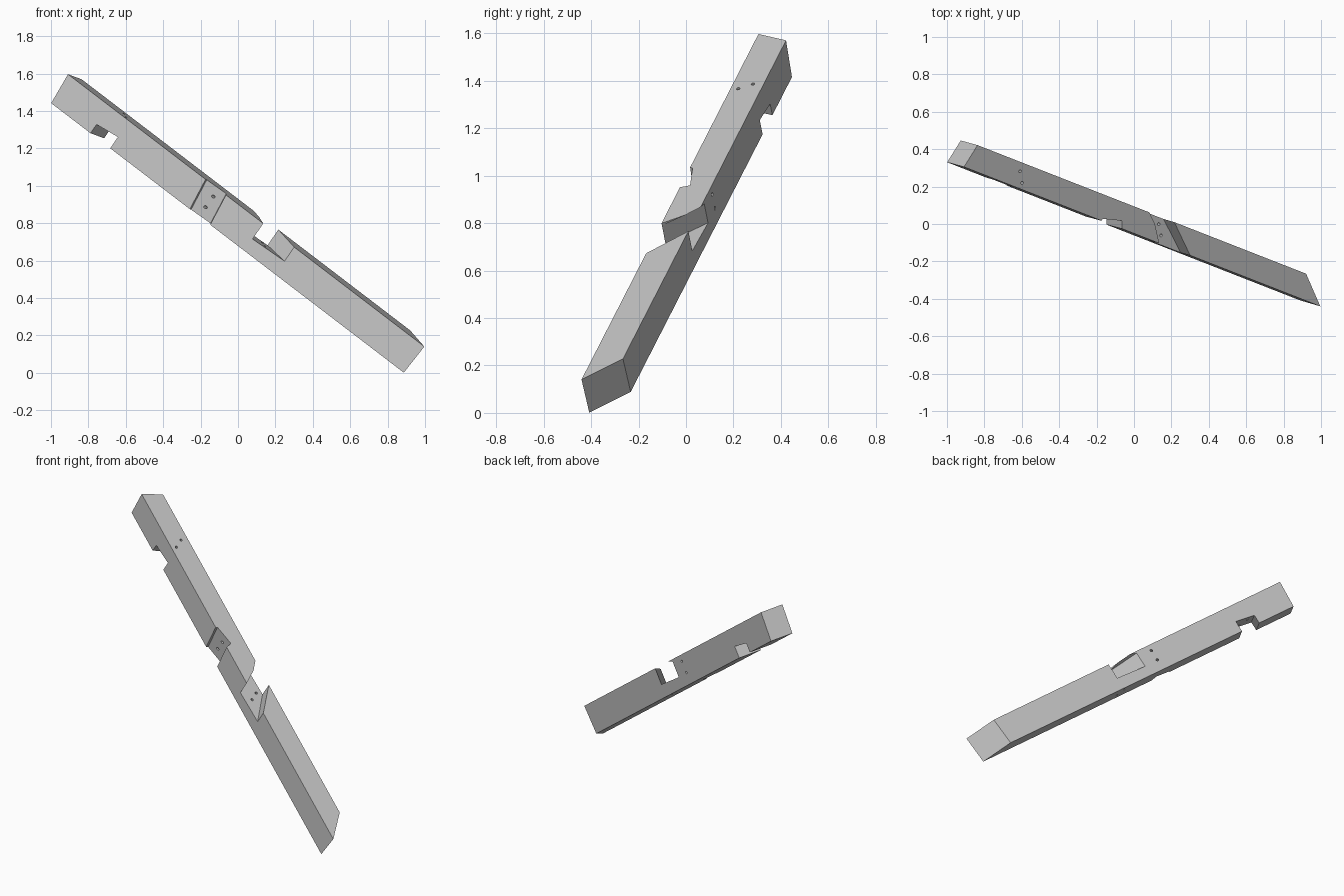
import bpy, bmesh
from mathutils import Vector, Matrix

old = bpy.data.objects.get("Cube")
if old:
    bpy.data.objects.remove(old, do_unlink=True)

# Beam frame: u runs down the length, v through the thickness, w up the height
U = Vector((0.759, -0.297, -0.580)).normalized()
W = Vector((0.557, -0.161, 0.814))
W = (W - U * W.dot(U)).normalized()
V = W.cross(U)
FRAME = Matrix((U, V, W)).transposed()
T, H = 0.135, 0.18          # thickness and height of the timber


def place(s, t, r):
    return FRAME @ Vector((s, t - 0.0865, r + 0.562))


def block(name, corner):
    """Six-sided solid; corner(i, j, k) gives (s, t, r) for each 0/1 corner."""
    bm = bmesh.new()
    v = {(i, j, k): bm.verts.new(place(*corner(i, j, k)))
         for i in (0, 1) for j in (0, 1) for k in (0, 1)}
    ring = [(0, 0), (0, 1), (1, 1), (1, 0)]
    for e in (0, 1):
        bm.faces.new([v[e, a, b] for a, b in ring])
        bm.faces.new([v[a, e, b] for a, b in ring])
        bm.faces.new([v[a, b, e] for a, b in ring])
    bmesh.ops.recalc_face_normals(bm, faces=bm.faces)
    return finish(name, bm)


def finish(name, bm):
    me = bpy.data.meshes.new(name)
    bm.to_mesh(me)
    bm.free()
    ob = bpy.data.objects.new(name, me)
    bpy.context.collection.objects.link(ob)
    return ob


def peg_hole(start, end, radius=0.008):
    """Round drill running past both given points."""
    a, b = place(*start), place(*end)
    d = b - a
    bm = bmesh.new()
    turn = d.to_track_quat('Z', 'Y').to_matrix().to_4x4()
    bmesh.ops.create_cone(bm, cap_ends=True, segments=12, radius1=radius, radius2=radius,
                          depth=d.length * 1.6,
                          matrix=Matrix.Translation((a + b) / 2) @ turn)
    return finish("peg_hole_cutter", bm)


# Timber with slanted end cuts
def timber(i, j, k):
    s = 0.793 - 0.16 * j + 0.012 * k if i else -1.692 + 0.036 * j - 0.014 * k
    return s, j * T, k * H


beam = block("rafter_beam", timber)


# Seat notch under the upper end, slanted across the thickness
def seat(i, j, k):
    t = -0.05 + j * (T + 0.1)
    s = (-1.276 if i else -1.415) + 0.27 * t
    return s, t, ((0.074 if i else 0.058) if k else -0.05)


# Main notch in the top, skewed the other way
def top_notch(i, j, k):
    t = -0.03 + j * (T + 0.06)
    s = (-0.112 if i else -0.33) - 1.27 * t
    if k:
        return s, t, (H + 0.05 if i else H - 0.012)
    return s, t, H - (0.09 if i else 0.10) - 0.015 * j


# Upper layer of the same notch, leaving a thin lip at the back
def lip_notch(i, j, k):
    t = -0.03 + j * (T + 0.06)
    s = -0.112 - 1.27 * t if i else -0.33 - 0.79 * t
    return s, t, (H + 0.05 if k else H - 0.02)


# Shallow tapered recess on the front
def recess(i, j, k):
    r = -0.02 + k * (H + 0.04)
    lean = -0.12 * r
    depth = 0.04 if i else 0.012
    t = depth if j else -0.04
    s = -0.571 - 0.4 * t if i else -0.715 + 0.27 * t
    return s + lean, t, r


cutters = [block("seat_cutter", seat), block("top_notch_cutter", top_notch),
           block("lip_cutter", lip_notch), block("recess_cutter", recess)]

# Peg holes: through the seat, the recess and the top notch
for s, t in ((-1.349, 0.088), (-1.311, 0.034)):
    cutters.append(peg_hole((s, t, 0), (s, t, H)))
for r in (0.055, 0.126):
    cutters.append(peg_hole((-0.66, 0.02, r), (-0.603, T, r + 0.016)))
for s, t in ((-0.302, 0.10), (-0.265, 0.048)):
    cutters.append(peg_hole((s, t, 0), (s, t, 0.09)))

# Carve the timber, then drop the cutters
for c in cutters:
    m = beam.modifiers.new(c.name, 'BOOLEAN')
    m.operation = 'DIFFERENCE'
    m.solver = 'EXACT'
    m.object = c
    c.hide_render = True
bpy.context.view_layer.update()
carved = bpy.data.meshes.new_from_object(
    beam.evaluated_get(bpy.context.evaluated_depsgraph_get()))
beam.modifiers.clear()
beam.data = carved
for c in cutters:
    bpy.data.objects.remove(c, do_unlink=True)

# Plain grey finish
grey = bpy.data.materials.new("light_grey")
grey.use_nodes = True
colour = (0.55, 0.55, 0.55, 1)
grey.diffuse_color = colour
grey.node_tree.nodes["Principled BSDF"].inputs["Base Color"].default_value = colour
beam.data.materials.clear()
beam.data.materials.append(grey)
